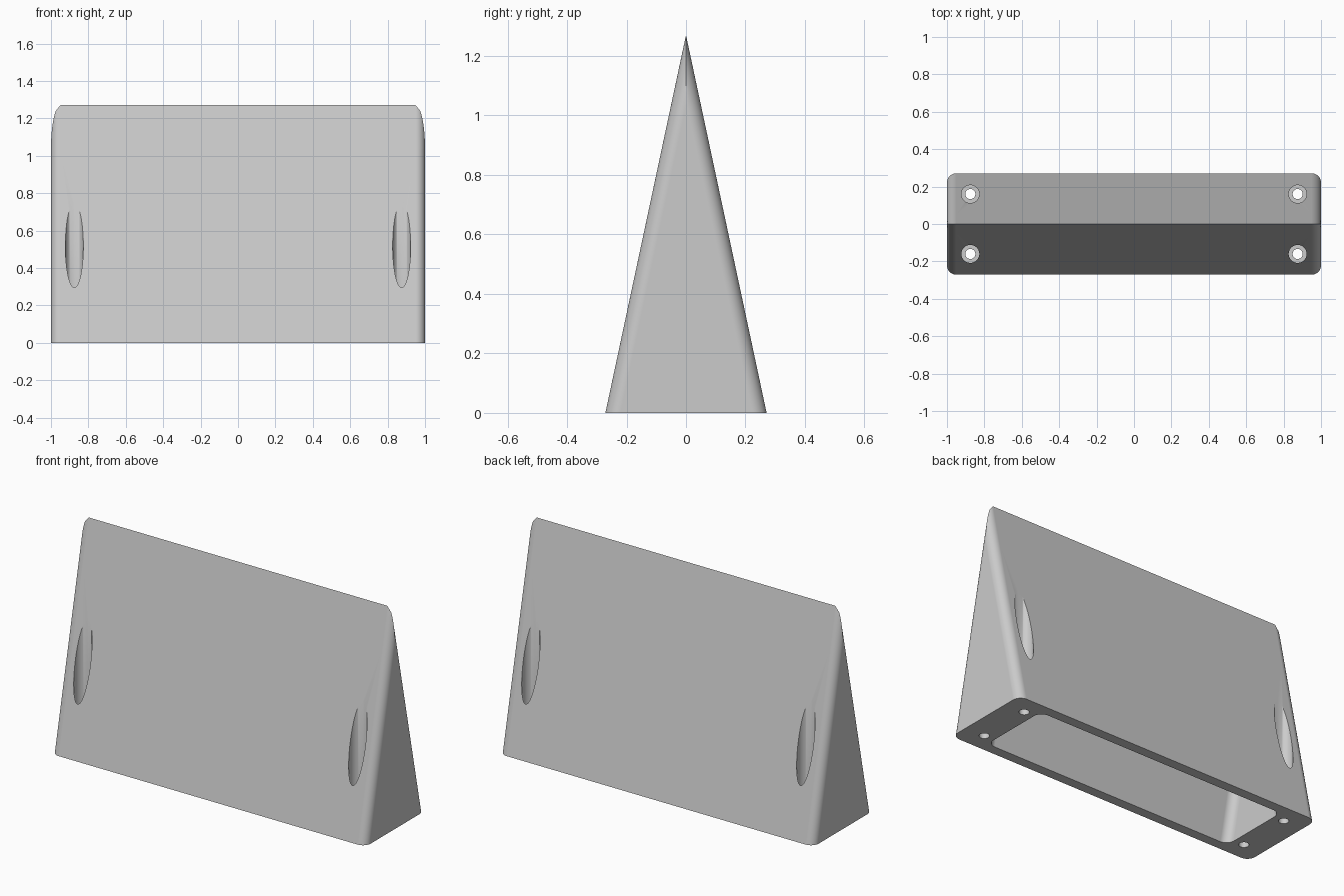
import bpy, bmesh, math

cube = bpy.data.objects.get("Cube")
if cube:
    bpy.data.objects.remove(cube, do_unlink=True)

# Overall dimensions
HEIGHT, HALF_DEPTH, HALF_LENGTH = 1.27, 0.271, 1.0
CORNER, ARC_STEPS = 0.05, 10

grey = bpy.data.materials.new("plain_grey")
grey.use_nodes = True
colour = (0.6, 0.6, 0.6, 1)
grey.diffuse_color = colour
grey.node_tree.nodes["Principled BSDF"].inputs["Base Color"].default_value = colour


def section(half_length, half_depth, r):
    """Rounded rectangle that narrows to a lens when thinner than 2r."""
    start = math.asin(max(0, r - half_depth) / r)
    arc = []
    for i in range(ARC_STEPS + 1):
        a = start + (math.pi / 2 - start) * i / ARC_STEPS
        arc.append((half_length - r + r * math.cos(a),
                    half_depth - r + r * math.sin(a)))
    back = arc + [(-x, y) for x, y in reversed(arc)]
    return back + [(-x, -y) for x, y in back]


def add_object(name, bm):
    bmesh.ops.recalc_face_normals(bm, faces=bm.faces)
    mesh = bpy.data.meshes.new(name)
    bm.to_mesh(mesh)
    bm.free()
    mesh.materials.append(grey)
    obj = bpy.data.objects.new(name, mesh)
    bpy.context.collection.objects.link(obj)
    return obj


def wedge(name, half_length, half_depth, r, bottom=0.0):
    """Loft of sections from the base up to a sharp ridge."""
    slope = HALF_DEPTH / HEIGHT
    depths = [half_depth - slope * bottom]
    depths += [r * math.cos(math.pi / 2 * i / 12) for i in range(12)] + [0.0]
    bm = bmesh.new()
    rings = [[bm.verts.new((x, y, (half_depth - d) / slope))
              for x, y in section(half_length, d, r)] for d in depths]
    n = len(rings[0])
    for low, high in zip(rings, rings[1:]):
        for i in range(n):
            j = (i + 1) % n
            bm.faces.new((low[i], low[j], high[j], high[i]))
    bm.faces.new(rings[0])
    bmesh.ops.remove_doubles(bm, verts=bm.verts, dist=1e-5)
    return add_object(name, bm)


def cylinder(name, x, y, r, z0, z1):
    bm = bmesh.new()
    bmesh.ops.create_cone(bm, cap_ends=True, segments=48, radius1=r,
                          radius2=r, depth=z1 - z0)
    bmesh.ops.translate(bm, verts=bm.verts, vec=(x, y, (z0 + z1) / 2))
    return add_object(name, bm)


# Solid wedge, hollow inside, and stepped screw holes
body = wedge("wedge_body", HALF_LENGTH, HALF_DEPTH, CORNER)
cutters = [wedge("cavity_cutter", 0.81, 0.213, CORNER, -0.1)]
for x in (-0.875, 0.875):
    for y in (-0.16, 0.16):
        cutters.append(cylinder("counterbore_cutter", x, y, 0.048, 0.1, 1.5))
        cutters.append(cylinder("screw_hole_cutter", x, y, 0.027, -0.1, 0.3))

for cutter in cutters:
    cutter.hide_render = True
    mod = body.modifiers.new(cutter.name, 'BOOLEAN')
    mod.operation, mod.solver, mod.object = 'DIFFERENCE', 'EXACT', cutter

# Bake the cuts, then shade smooth with sharp edges
bpy.context.view_layer.update()
graph = bpy.context.evaluated_depsgraph_get()
mesh = bpy.data.meshes.new_from_object(body.evaluated_get(graph))
body.modifiers.clear()
body.data = mesh
for cutter in cutters:
    bpy.data.objects.remove(cutter, do_unlink=True)

bpy.ops.object.select_all(action='DESELECT')
body.select_set(True)
bpy.context.view_layer.objects.active = body
bpy.ops.object.shade_smooth_by_angle(angle=math.radians(30))
normals = body.modifiers.new("flat_face_normals", 'WEIGHTED_NORMAL')
normals.keep_sharp = True
